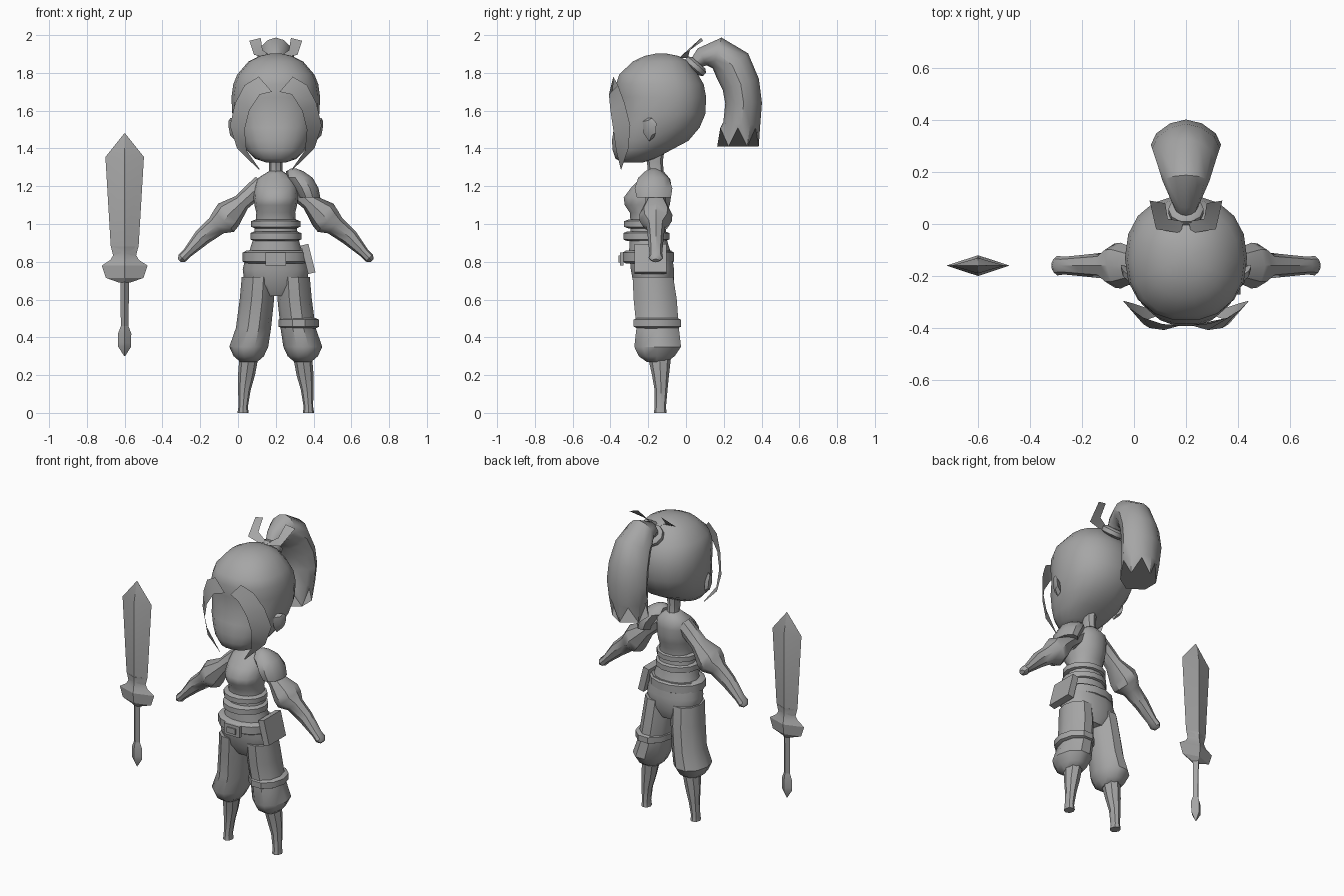
import bpy, bmesh, math
from mathutils import Vector, Matrix

CX = 0.2  # figure's centre line; the sword stands beside it

grey = bpy.data.materials.new("plain_grey")
grey.diffuse_color = (0.38, 0.38, 0.38, 1)


def finish(name, bm, angle=40, closed=True):
    if closed:
        bmesh.ops.recalc_face_normals(bm, faces=bm.faces)
    me = bpy.data.meshes.new(name)
    bm.to_mesh(me)
    bm.free()
    me.materials.append(grey)
    ob = bpy.data.objects.new(name, me)
    bpy.context.collection.objects.link(ob)
    bpy.ops.object.select_all(action='DESELECT')
    ob.select_set(True)
    bpy.context.view_layer.objects.active = ob
    bpy.ops.object.shade_smooth_by_angle(angle=math.radians(angle))
    return ob


def oval(c, u, v, n, e=1.0):
    """Ring of n points around c; e below 1 makes it boxier."""
    pts = []
    for i in range(n):
        a = 2 * math.pi * i / n
        p, q = math.cos(a), math.sin(a)
        p = math.copysign(abs(p) ** e, p)
        q = math.copysign(abs(q) ** e, q)
        pts.append(Vector(c) + Vector(u) * p + Vector(v) * q)
    return pts


def loft(name, rings, angle=40):
    bm = bmesh.new()
    rows = [[bm.verts.new(p) for p in r] for r in rings]
    n = len(rows[0])
    for a, b in zip(rows, rows[1:]):
        for i in range(n):
            j = (i + 1) % n
            bm.faces.new((a[i], a[j], b[j], b[i]))
    bm.faces.new(rows[0][::-1])
    bm.faces.new(rows[-1])
    return finish(name, bm, angle)


def stack(name, levels, n=12, e=1.0, angle=40, cx=CX):
    """Horizontal rings: (z, x offset, y, x radius, y radius)."""
    return loft(name, [oval((cx + x, y, z), (rx, 0, 0), (0, ry, 0), n, e)
                       for z, x, y, rx, ry in levels], angle)


def sheet(name, left, right, s):
    """Thin strip between two edge lines, mirrored by s."""
    bm = bmesh.new()
    rows = [[bm.verts.new((CX + s * x, y, z)) for x, y, z in e] for e in (left, right)]
    for i in range(len(left) - 1):
        f = [rows[0][i], rows[1][i], rows[1][i + 1], rows[0][i + 1]]
        bm.faces.new(f if s > 0 else f[::-1])
    return finish(name, bm, closed=False)


def box(name, c, size, tilt=0.0):
    bm = bmesh.new()
    m = Matrix.Translation(c) @ Matrix.Rotation(tilt, 4, 'Y') @ Matrix.Diagonal((*size, 1))
    bmesh.ops.create_cube(bm, size=1, matrix=m)
    return finish(name, bm, 30)


def band(name, z, h, y, rx, ry, x=0.0, n=14):
    """Rounded strap around the body."""
    stack(name, [(z - h / 2, x, y, rx - .02, ry - .02), (z - h / 3, x, y, rx, ry),
                 (z + h / 3, x, y, rx, ry), (z + h / 2, x, y, rx - .02, ry - .02)], n)


# Head and neck
stack("head", [
    (1.325, 0, -.28, .05, .05), (1.345, 0, -.27, .11, .105), (1.39, 0, -.235, .155, .155),
    (1.44, 0, -.19, .185, .205), (1.51, 0, -.155, .215, .23), (1.58, 0, -.13, .23, .235),
    (1.67, 0, -.13, .235, .24), (1.74, 0, -.138, .225, .235), (1.79, 0, -.145, .205, .212),
    (1.86, 0, -.135, .145, .15), (1.89, 0, -.13, .085, .09), (1.902, 0, -.13, .03, .03)],
    18, .9, 60)
stack("neck", [(1.22, 0, -.16, .05, .05), (1.28, 0, -.16, .036, .042),
               (1.33, 0, -.165, .036, .042), (1.42, 0, -.17, .045, .06)], 8)

# Ears and face-framing locks
for s, side in ((1, "left"), (-1, "right")):
    loft(side + "_ear", [
        oval((CX + s * .21, -.20, 1.50), (0, .025, .02), (0, -.02, .06), 6),
        oval((CX + s * .242, -.18, 1.515), (0, .022, .012), (0, -.012, .045), 6),
        oval((CX + s * .25, -.165, 1.53), (0, .008, .004), (0, -.004, .015), 6)])
    sheet(side + "_hair_lock",
          [(.02, -.39, 1.70), (.085, -.408, 1.685), (.14, -.40, 1.60), (.165, -.385, 1.50),
           (.155, -.37, 1.39), (.085, -.345, 1.29)],
          [(.09, -.385, 1.78), (.165, -.36, 1.735), (.215, -.325, 1.64), (.243, -.295, 1.52),
           (.205, -.305, 1.40), (.09, -.343, 1.288)], s)
    # Ribbon ends standing up from the hair tie
    sheet(side + "_ribbon",
          [(.01, .01, 1.88), (.07, .02, 1.92), (.08, .08, 1.985)],
          [(.02, -.035, 1.88), (.115, -.02, 1.895), (.14, .09, 1.97)], s)

# Ponytail: rings follow a curve over the back of the head
path = [(.04, 1.84, .035, .03), (.085, 1.885, .055, .05), (.165, 1.905, .09, .085),
        (.245, 1.84, .115, .105), (.29, 1.74, .13, .10), (.305, 1.64, .135, .097),
        (.295, 1.53, .125, .098)]
rings = []
for i, (y, z, rx, r) in enumerate(path):
    a, b = path[max(i - 1, 0)], path[min(i + 1, len(path) - 1)]
    t = Vector((0, b[0] - a[0], b[1] - a[1])).normalized()
    rings.append(oval((CX, y, z), (rx, 0, 0), (0, -t.z * r, t.y * r), 12, 1.15))
end = oval((CX, .275, 1.45), (.11, 0, 0), (0, .11, 0), 12, 1.15)
for i, p in enumerate(end):  # ragged tips
    p.z += -.04 if i % 2 else .06
rings.append(end)
loft("ponytail", rings)

# Hair tie
axis = Vector((0, .65, .75))
up = Vector((0, -.75, .65))
tie = [oval(Vector((CX, .05, 1.835)) + axis * d, (r, 0, 0), up * r, 10)
       for d, r in ((-.025, .05), (-.012, .068), (.012, .068), (.025, .05))]
loft("hair_tie", tie)

# Torso
stack("torso", [
    (.84, 0, -.19, .145, .115), (.92, 0, -.20, .12, .10), (1.0, 0, -.20, .108, .095),
    (1.06, 0, -.20, .103, .10), (1.10, 0, -.205, .113, .122), (1.14, 0, -.205, .118, .128),
    (1.19, 0, -.185, .115, .11), (1.235, 0, -.165, .105, .085), (1.265, 0, -.16, .06, .055),
    (1.28, 0, -.16, .036, .04)], 14, .95, 50)

# Waist wraps, belt, buckle and pouch
band("upper_wrap", 1.0, .045, -.21, .13, .12)
band("lower_wrap", .935, .05, -.21, .135, .125)
band("belt", .825, .07, -.20, .175, .14)
box("buckle", (CX, -.34, .815), (.11, .02, .07))
box("buckle_pin", (CX, -.35, .815), (.06, .015, .035))
box("pouch", (CX + .172, -.187, .815), (.04, .17, .155), math.radians(-14))

# Trousers and lower legs
stack("trouser_seat", [
    (.62, 0, -.165, .09, .08), (.68, 0, -.17, .165, .11), (.76, 0, -.178, .175, .117),
    (.86, 0, -.19, .15, .115)], 14, .9, 50)
for s, side in ((1, "left"), (-1, "right")):
    stack(side + "_trouser_leg", [
        (.27, s * .143, -.155, .045, .055), (.30, s * .143, -.155, .08, .10),
        (.35, s * .143, -.15, .103, .13), (.45, s * .118, -.15, .093, .118),
        (.60, s * .10, -.163, .091, .12), (.72, s * .092, -.175, .088, .113)], 10)
    stack(side + "_lower_leg", [
        (0, s * .173, -.136, .03, .034), (.03, s * .173, -.136, .025, .03),
        (.12, s * .166, -.132, .033, .034), (.20, s * .155, -.135, .045, .045),
        (.29, s * .143, -.14, .05, .06)], 8)

    # Arms with flared sleeve at the elbow
    d = Vector((s * .72, 0, -.69))
    perp = Vector((s * .69, 0, .72))
    arm = [(.07, 1.215, .05, .05), (.12, 1.17, .05, .052), (.18, 1.115, .046, .055),
           (.25, 1.05, .08, .088), (.275, 1.015, .078, .085), (.315, .99, .055, .05),
           (.39, .93, .046, .042), (.47, .845, .026, .034), (.495, .82, .027, .038),
           (.51, .806, .012, .02)]
    loft(side + "_arm", [oval((CX + s * x, -.16, z), perp * r, (0, ry, 0), 8)
                         for x, z, r, ry in arm])

# Thigh strap and shoulder guard on one side only
band("thigh_strap", .475, .055, -.152, .108, .132, .122, 10)
stack("shoulder_guard", [
    (1.14, .178, -.17, .058, .095), (1.19, .16, -.172, .066, .105),
    (1.245, .125, -.172, .07, .085), (1.28, .10, -.172, .045, .045),
    (1.293, .095, -.172, .015, .015)], 10)

# Sword: diamond-section blade, guard, grip and pommel
def sword_part(name, levels):
    stack(name, [(z, 0, -.16, rx, ry) for z, rx, ry in levels], 4, 1, 25, -.6)

sword_part("blade", [(.83, .06, .028), (.885, .074, .03), (1.355, .102, .03), (1.48, .002, .002)])
sword_part("guard", [(.69, .03, .02), (.715, .10, .032), (.78, .121, .04), (.81, .075, .035),
                     (.845, .055, .03), (.88, .072, .032)])
sword_part("grip", [(.44, .02, .02), (.70, .023, .023)])
sword_part("pommel", [(.30, .002, .002), (.35, .034, .03), (.37, .034, .03), (.42, .035, .03),
                      (.46, .02, .02)])
